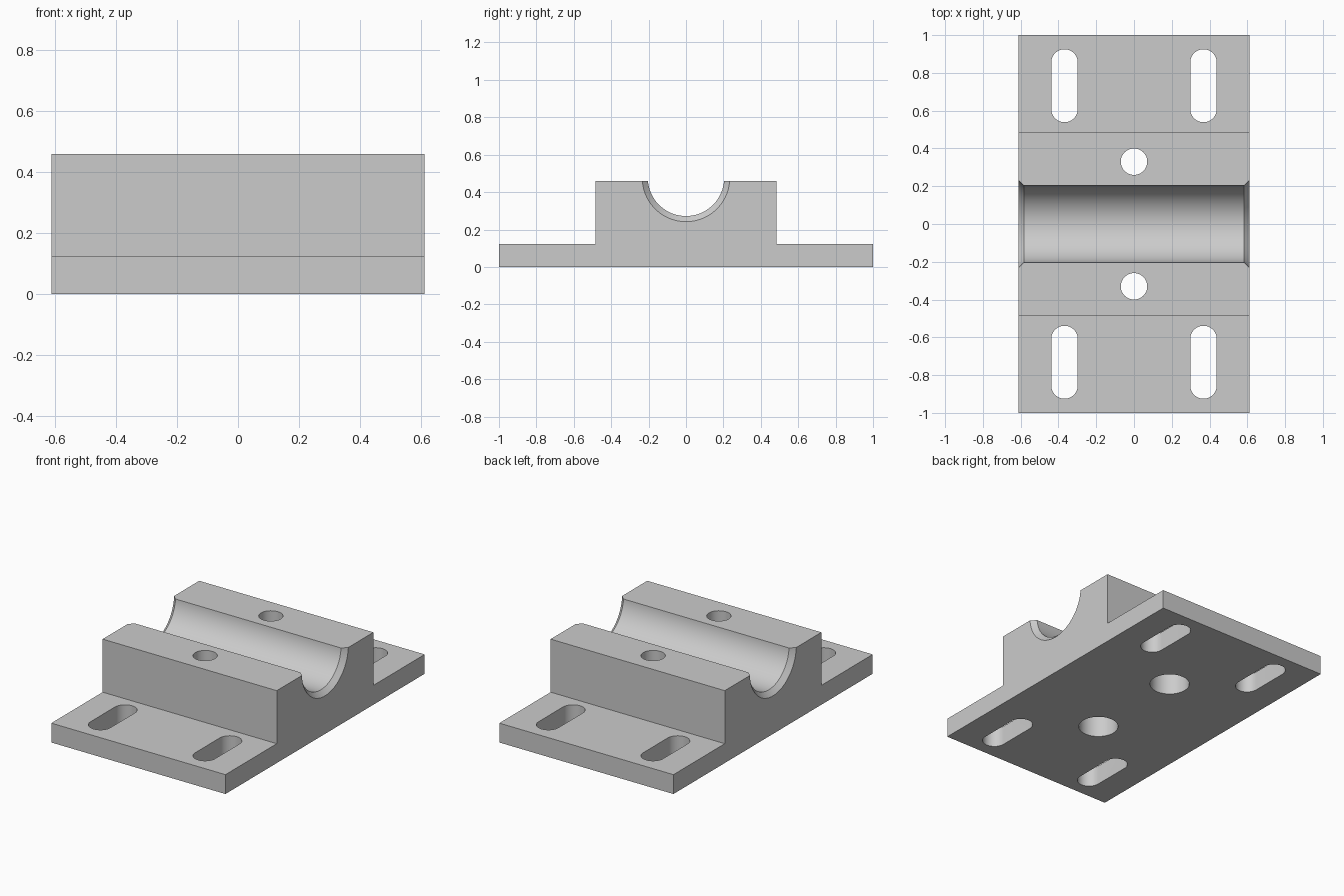
import bpy
import bmesh
from math import pi, sin, cos
from mathutils import Matrix, Vector

cube = bpy.data.objects.get("Cube")
if cube:
    bpy.data.objects.remove(cube, do_unlink=True)

HALF_X, CHAMFER = 0.612, 0.03
BASE_H, BLOCK_H, BLOCK_Y = 0.123, 0.46, 0.485
BORE_R, BORE_Z = 0.204, 0.476

grey = bpy.data.materials.new("plain grey")
grey.use_nodes = True
colour = (0.6, 0.6, 0.6, 1)
grey.diffuse_color = colour
grey.node_tree.nodes["Principled BSDF"].inputs["Base Color"].default_value = colour


def finish(name, bm):
    bmesh.ops.recalc_face_normals(bm, faces=bm.faces)
    mesh = bpy.data.meshes.new(name)
    bm.to_mesh(mesh)
    bm.free()
    mesh.materials.append(grey)
    obj = bpy.data.objects.new(name, mesh)
    bpy.context.collection.objects.link(obj)
    return obj


def prism(name, outline, along):
    """Extrude a closed outline into a solid."""
    bm = bmesh.new()
    face = bm.faces.new([bm.verts.new(p) for p in outline])
    result = bmesh.ops.extrude_face_region(bm, geom=[face], use_keep_orig=True)
    moved = [v for v in result["geom"] if isinstance(v, bmesh.types.BMVert)]
    bmesh.ops.translate(bm, verts=moved, vec=along)
    return finish(name, bm)


def lathe(name, profile, matrix, sides):
    """Solid of revolution about z from (radius, height) pairs."""
    bm = bmesh.new()
    rings = [[bm.verts.new((r * cos(2 * pi * i / sides), r * sin(2 * pi * i / sides), h))
              for i in range(sides)] for r, h in profile]
    for low, high in zip(rings, rings[1:]):
        for i in range(sides):
            j = (i + 1) % sides
            bm.faces.new((low[i], low[j], high[j], high[i]))
    bm.faces.new(rings[0])
    bm.faces.new(rings[-1])
    bmesh.ops.transform(bm, matrix=matrix, verts=bm.verts)
    return finish(name, bm)


# Stepped body: flat base flanges with a raised block between them
half = [(1, 0), (1, BASE_H), (BLOCK_Y, BASE_H), (BLOCK_Y, BLOCK_H)]
section = half + [(-y, z) for y, z in reversed(half)]
body = prism("bearing_block", [(-HALF_X, y, z) for y, z in section],
             Vector((2 * HALF_X, 0, 0)))

# Shaft bore with chamfered ends
inner, outer = HALF_X - CHAMFER, HALF_X + 0.1
flare = BORE_R + outer - inner
cutters = [lathe("bore_cutter",
                 [(flare, -outer), (BORE_R, -inner), (BORE_R, inner), (flare, outer)],
                 Matrix.Translation((0, 0, BORE_Z)) @ Matrix.Rotation(pi / 2, 4, "Y"), 96)]

# Bolt holes counterbored from below, and rounded mounting slots
SLOT_R, SLOT_X, SLOT_Y, SLOT_HALF = 0.07, 0.368, 0.732, 0.123
for side in (-1, 1):
    cutters.append(lathe("bolt_hole_cutter",
                         [(0.117, -0.1), (0.117, 0.2), (0.07, 0.2), (0.07, 0.6)],
                         Matrix.Translation((0, side * 0.33, 0)), 48))
    for x in (-SLOT_X, SLOT_X):
        outline = []
        for end in (1, -1):
            for i in range(25):
                a = pi * i / 24
                outline.append((x + end * SLOT_R * cos(a),
                                side * SLOT_Y + end * (SLOT_HALF + SLOT_R * sin(a)), -0.1))
        cutters.append(prism("slot_cutter", outline, Vector((0, 0, 0.4))))

# Cut everything out, then discard the cutters
bpy.ops.object.select_all(action="DESELECT")
bpy.context.view_layer.objects.active = body
body.select_set(True)
for cutter in cutters:
    cutter.hide_render = True
    mod = body.modifiers.new("cut", "BOOLEAN")
    mod.operation = "DIFFERENCE"
    mod.solver = "EXACT"
    mod.object = cutter
    bpy.ops.object.modifier_apply(modifier=mod.name)
    bpy.data.objects.remove(cutter, do_unlink=True)

bpy.ops.object.shade_smooth_by_angle(angle=pi / 6)
